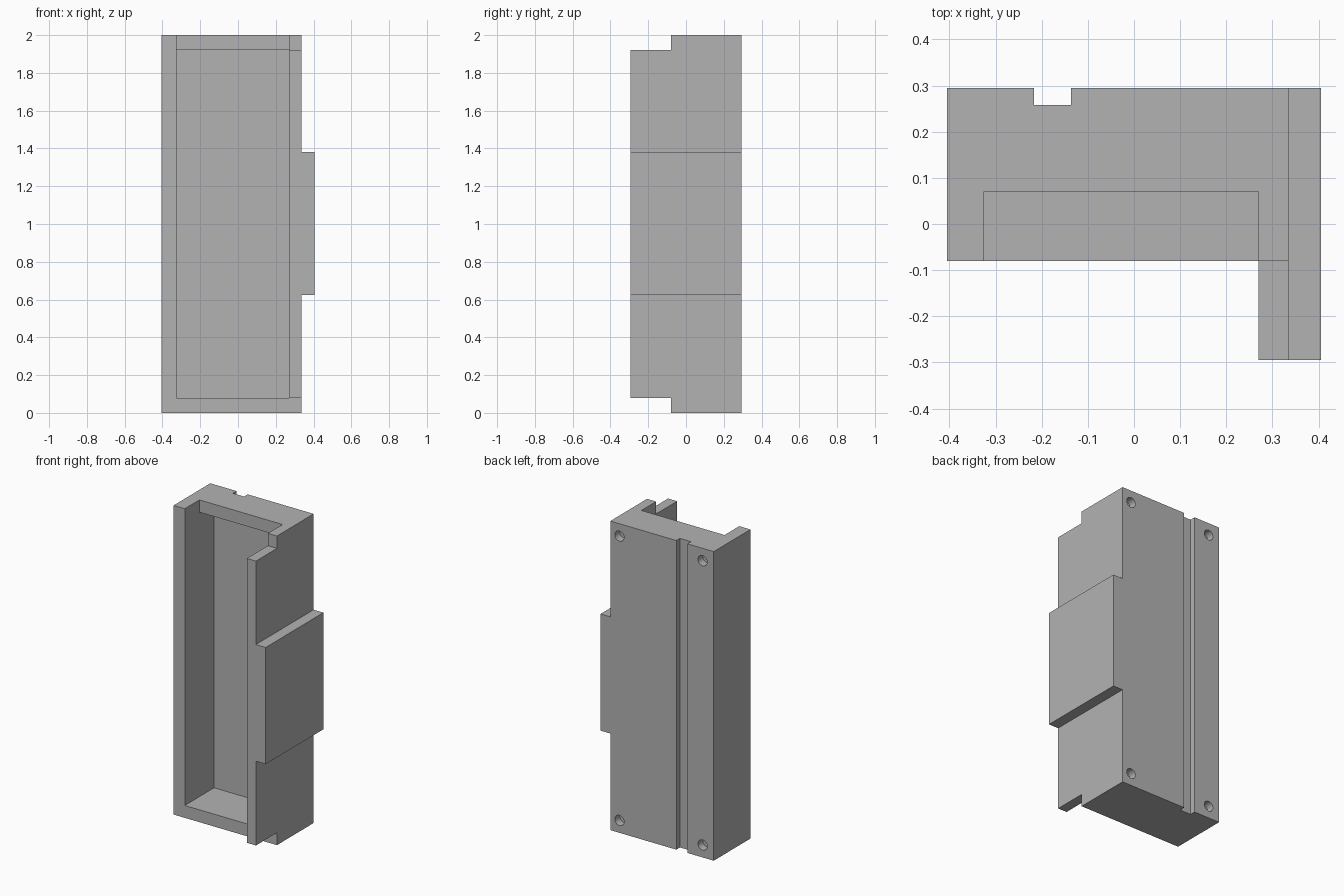
import bpy
import bmesh
from math import radians
from mathutils import Matrix, Vector

if "Cube" in bpy.data.objects:
    bpy.data.objects.remove(bpy.data.objects["Cube"], do_unlink=True)

grey = bpy.data.materials.new("plain_grey")
grey.use_nodes = True
grey.diffuse_color = (0.45, 0.45, 0.45, 1)
grey.node_tree.nodes["Principled BSDF"].inputs["Base Color"].default_value = grey.diffuse_color


def finish(name, bm):
    bmesh.ops.recalc_face_normals(bm, faces=bm.faces)
    mesh = bpy.data.meshes.new(name)
    bm.to_mesh(mesh)
    bm.free()
    mesh.materials.append(grey)
    ob = bpy.data.objects.new(name, mesh)
    bpy.context.collection.objects.link(ob)
    return ob


def box(name, x, y, z):
    bm = bmesh.new()
    size = (x[1] - x[0], y[1] - y[0], z[1] - z[0])
    centre = (sum(x) / 2, sum(y) / 2, sum(z) / 2)
    bmesh.ops.create_cube(bm, size=1, matrix=Matrix.Translation(centre) @ Matrix.Diagonal((*size, 1)))
    return finish(name, bm)


def prism(name, profile, height):
    bm = bmesh.new()
    face = bm.faces.new([bm.verts.new((x, y, 0)) for x, y in profile])
    top = bmesh.ops.extrude_face_region(bm, geom=[face])["geom"]
    bmesh.ops.translate(bm, verts=[v for v in top if isinstance(v, bmesh.types.BMVert)],
                        vec=Vector((0, 0, height)))
    return finish(name, bm)


def hole(x, y, z, radius, depth):
    bm = bmesh.new()
    bmesh.ops.create_cone(bm, cap_ends=True, segments=32, radius1=radius, radius2=radius, depth=depth * 2,
                          matrix=Matrix.Translation((x, y, z)) @ Matrix.Rotation(radians(90), 4, "X"))
    return finish("hole_cutter", bm)


def carve(ob, cutters):
    for cutter in cutters:
        mod = ob.modifiers.new("cut", "BOOLEAN")
        mod.operation, mod.solver, mod.object = "DIFFERENCE", "EXACT", cutter
    carved = bpy.data.meshes.new_from_object(ob.evaluated_get(bpy.context.evaluated_depsgraph_get()))
    ob.modifiers.clear()
    ob.data = carved
    for cutter in cutters:
        bpy.data.objects.remove(cutter, do_unlink=True)


left, right, back, front, lip = -0.405, 0.335, 0.295, -0.08, -0.295
inner_x, inner_z = (-0.325, 0.27), (0.08, 1.92)

# Housing: plan with a front flange on one side and a cable groove in the back
housing = prism("housing", [
    (left, front), (inner_x[1], front), (inner_x[1], lip), (right, lip), (right, back),
    (-0.137, back), (-0.137, 0.258), (-0.217, 0.258), (-0.217, back), (left, back)], 2)

# Main pocket, open slot at the top, shortened flange ends
cutters = [
    box("pocket_cutter", inner_x, (-0.2, 0.22), inner_z),
    box("slot_cutter", inner_x, (-0.2, 0.07), (1.8, 2.1)),
    box("flange_bottom_cutter", (0.2, 0.5), (-0.4, front), (-0.1, inner_z[0])),
    box("flange_top_cutter", (0.2, 0.5), (-0.4, front), (inner_z[1], 2.1)),
]
# Blind round holes at the four back corners
cutters += [hole(x, back, z, 0.033, 0.05) for x in inner_x for z in inner_z]
carve(housing, cutters)

# Raised pad on the flange side
box("side_pad", (right, 0.405), (lip, back), (0.625, 1.38))

# Smooth only the round hole walls
bpy.ops.object.select_all(action="DESELECT")
housing.select_set(True)
bpy.context.view_layer.objects.active = housing
bpy.ops.object.shade_smooth_by_angle(angle=radians(30))
